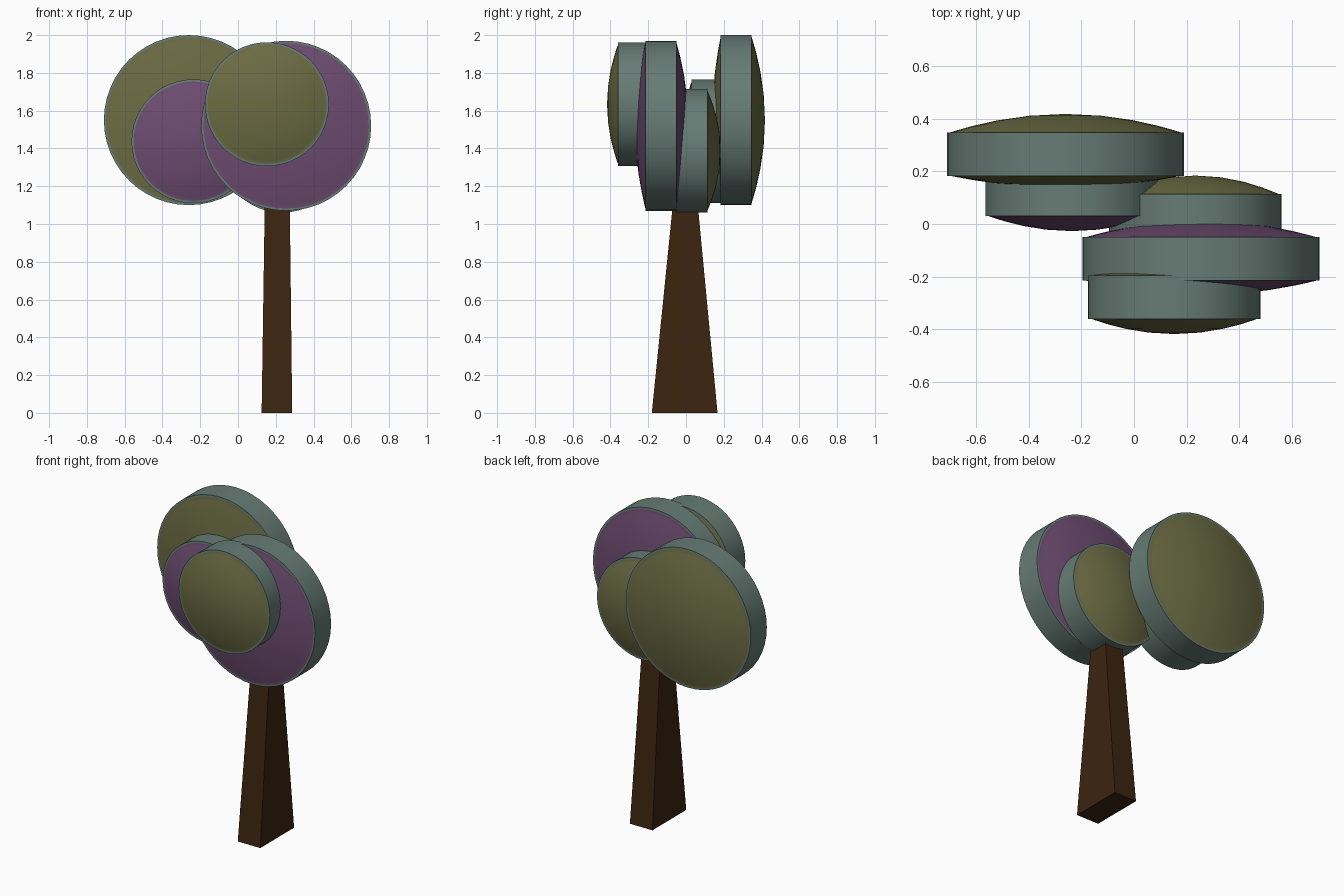
import bpy, bmesh, math

if "Cube" in bpy.data.objects:
    bpy.data.objects.remove(bpy.data.objects["Cube"])


def material(name, rgb):
    m = bpy.data.materials.new(name)
    m.diffuse_color = (*rgb, 1.0)
    m.use_nodes = True
    m.node_tree.nodes["Principled BSDF"].inputs["Base Color"].default_value = m.diffuse_color
    return m


BARK = material("dark brown bark", (0.045, 0.018, 0.005))
RIM = material("grey teal rim", (0.135, 0.20, 0.175))
OLIVE = material("olive leaves", (0.15, 0.15, 0.058))
PURPLE = material("purple leaves", (0.155, 0.072, 0.165))

SIDES = 48
RINGS = 5


def make_object(name, bm, mats):
    bmesh.ops.recalc_face_normals(bm, faces=bm.faces)
    mesh = bpy.data.meshes.new(name)
    bm.to_mesh(mesh)
    bm.free()
    for m in mats:
        mesh.materials.append(m)
    ob = bpy.data.objects.new(name, mesh)
    bpy.context.collection.objects.link(ob)
    return ob


def foliage_disc(name, x, z, r, y0, y1, front, back, leaf):
    """Drum along y with a teal rim and a shallow dome on each side."""
    rd = r - 0.012
    fractions = [math.sin(math.pi / 2 * i / RINGS) for i in range(1, RINGS + 1)]
    # profile of (radius, y) from the front pole to the back pole
    profile = [(rd * f, y0 - front * (1 - f * f)) for f in fractions]
    profile += [(r, y0), (r, y1)]
    profile += [(rd * f, y1 + back * (1 - f * f)) for f in reversed(fractions)]

    bm = bmesh.new()
    loops = []
    for pr, py in profile:
        loops.append([bm.verts.new((x + pr * math.cos(a), py, z + pr * math.sin(a)))
                      for a in (2 * math.pi * k / SIDES for k in range(SIDES))])
    for i, (a, b) in enumerate(zip(loops, loops[1:])):
        rim = RINGS - 1 <= i <= RINGS + 1
        for k in range(SIDES):
            n = (k + 1) % SIDES
            f = bm.faces.new((a[k], a[n], b[n], b[k]))
            f.material_index = 0 if rim else 1
    # dome centres
    for loop, py in ((loops[0], y0 - front), (loops[-1], y1 + back)):
        pole = bm.verts.new((x, py, z))
        for k in range(SIDES):
            bm.faces.new((loop[k], loop[(k + 1) % SIDES], pole)).material_index = 1
    ob = make_object(name, bm, (RIM, leaf))
    bpy.ops.object.select_all(action='DESELECT')
    ob.select_set(True)
    bpy.context.view_layer.objects.active = ob
    bpy.ops.object.shade_smooth_by_angle(angle=math.radians(30))


# Foliage: name, x, z, radius, rim front y, rim back y, dome heights, colour
foliage_disc("foliage_back_left", -0.26, 1.55, 0.45, 0.183, 0.348, 0.045, 0.07, OLIVE)
foliage_disc("foliage_middle_left", -0.236, 1.438, 0.328, 0.03, 0.195, 0.057, 0.06, PURPLE)
foliage_disc("foliage_middle_right", 0.255, 1.52, 0.45, -0.215, -0.05, 0.055, 0.063, PURPLE)
foliage_disc("foliage_front", 0.153, 1.634, 0.328, -0.36, -0.195, 0.058, 0.06, OLIVE)
foliage_disc("foliage_back_right", 0.233, 1.388, 0.328, -0.05, 0.114, 0.06, 0.07, OLIVE)

# Trunk: tapered plank, wide in y at the foot
bm = bmesh.new()
bmesh.ops.create_cube(bm, size=1)
for v in bm.verts:
    top = v.co.z > 0
    x0, x1, ya, yb = (0.143, 0.273, -0.06, 0.053) if top else (0.125, 0.287, -0.181, 0.167)
    v.co = (x1 if v.co.x > 0 else x0, yb if v.co.y > 0 else ya, 1.2 if top else 0.0)
make_object("trunk", bm, (BARK,))
